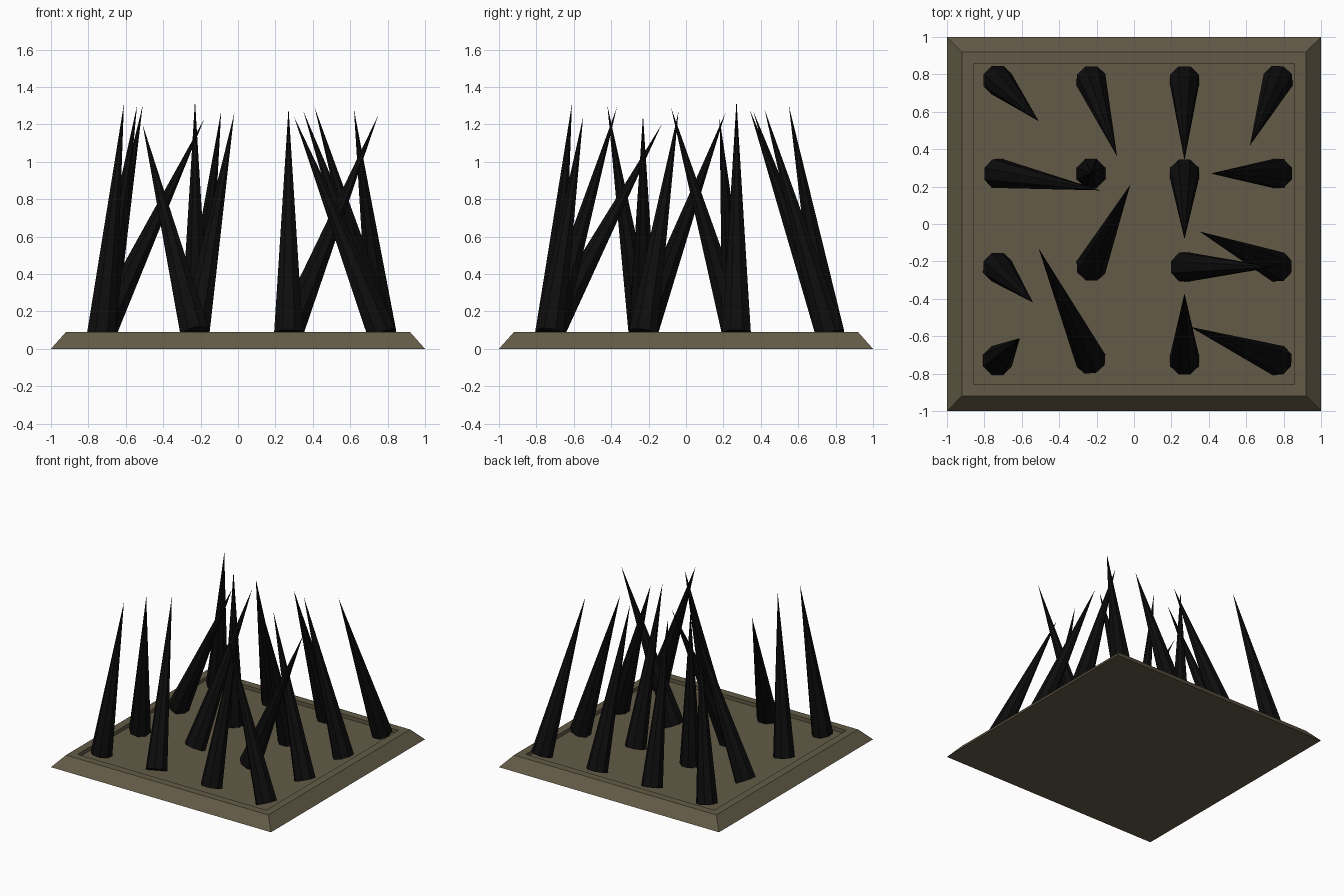
import bpy, bmesh, math
from mathutils import Vector, Matrix

if "Cube" in bpy.data.objects:
    bpy.data.objects.remove(bpy.data.objects["Cube"])


def material(name, color):
    m = bpy.data.materials.new(name)
    m.diffuse_color = color
    m.use_nodes = True
    m.node_tree.nodes["Principled BSDF"].inputs["Base Color"].default_value = m.diffuse_color
    return m


def finish(bm, name, mat):
    bmesh.ops.recalc_face_normals(bm, faces=bm.faces)
    me = bpy.data.meshes.new(name)
    bm.to_mesh(me)
    bm.free()
    me.materials.append(mat)
    ob = bpy.data.objects.new(name, me)
    bpy.context.collection.objects.link(ob)
    return ob


stone = material("stone", (0.125, 0.104, 0.063, 1))
black = material("black_metal", (0.004, 0.004, 0.004, 1))

# Base plate: square rings (half width, height) with bevelled sides and sunken floor
bm = bmesh.new()
rings = []
for h, z in [(1.0, 0.0), (0.92, 0.09), (0.857, 0.09), (0.857, 0.06)]:
    rings.append([bm.verts.new((sx * h, sy * h, z))
                  for sx, sy in ((-1, -1), (1, -1), (1, 1), (-1, 1))])
for a, b in zip(rings, rings[1:]):
    for i in range(4):
        j = (i + 1) % 4
        bm.faces.new((a[i], a[j], b[j], b[i]))
bm.faces.new(rings[0][::-1])
bm.faces.new(rings[-1])
finish(bm, "base_plate", stone)

# Spikes: four rows of four, each leaning towards its own tip
grid = (-0.73, -0.23, 0.27, 0.77)
tips = [
    [(-0.61, -0.61, 1.31), (-0.51, -0.13, 1.20), (0.27, -0.37, 1.29), (0.30, -0.55, 1.24)],
    [(-0.54, -0.42, 1.30), (-0.02, 0.21, 1.26), (0.75, -0.23, 1.25), (0.35, -0.04, 1.27)],
    [(-0.18, 0.18, 1.23), (-0.23, 0.27, 1.33), (0.27, -0.08, 1.29), (0.41, 0.27, 1.29)],
    [(-0.51, 0.55, 1.30), (-0.09, 0.36, 1.27), (0.27, 0.34, 1.28), (0.62, 0.42, 1.28)],
]
for r, y in enumerate(grid):
    for c, x in enumerate(grid):
        foot = Vector((x, y, 0.08))
        axis = Vector(tips[r][c]) - foot
        length = axis.length
        tilt = Vector((0, 0, 1)).rotation_difference(axis).to_matrix().to_4x4()
        bm = bmesh.new()
        bmesh.ops.create_cone(
            bm, cap_ends=True, segments=8, radius1=0.083, radius2=0, depth=length,
            matrix=Matrix.Translation(foot) @ tilt
            @ Matrix.Translation((0, 0, length / 2))
            @ Matrix.Rotation(math.pi / 8, 4, 'Z'))
        bmesh.ops.remove_doubles(bm, verts=bm.verts, dist=1e-5)
        finish(bm, f"spike_{r + 1}_{c + 1}", black)
